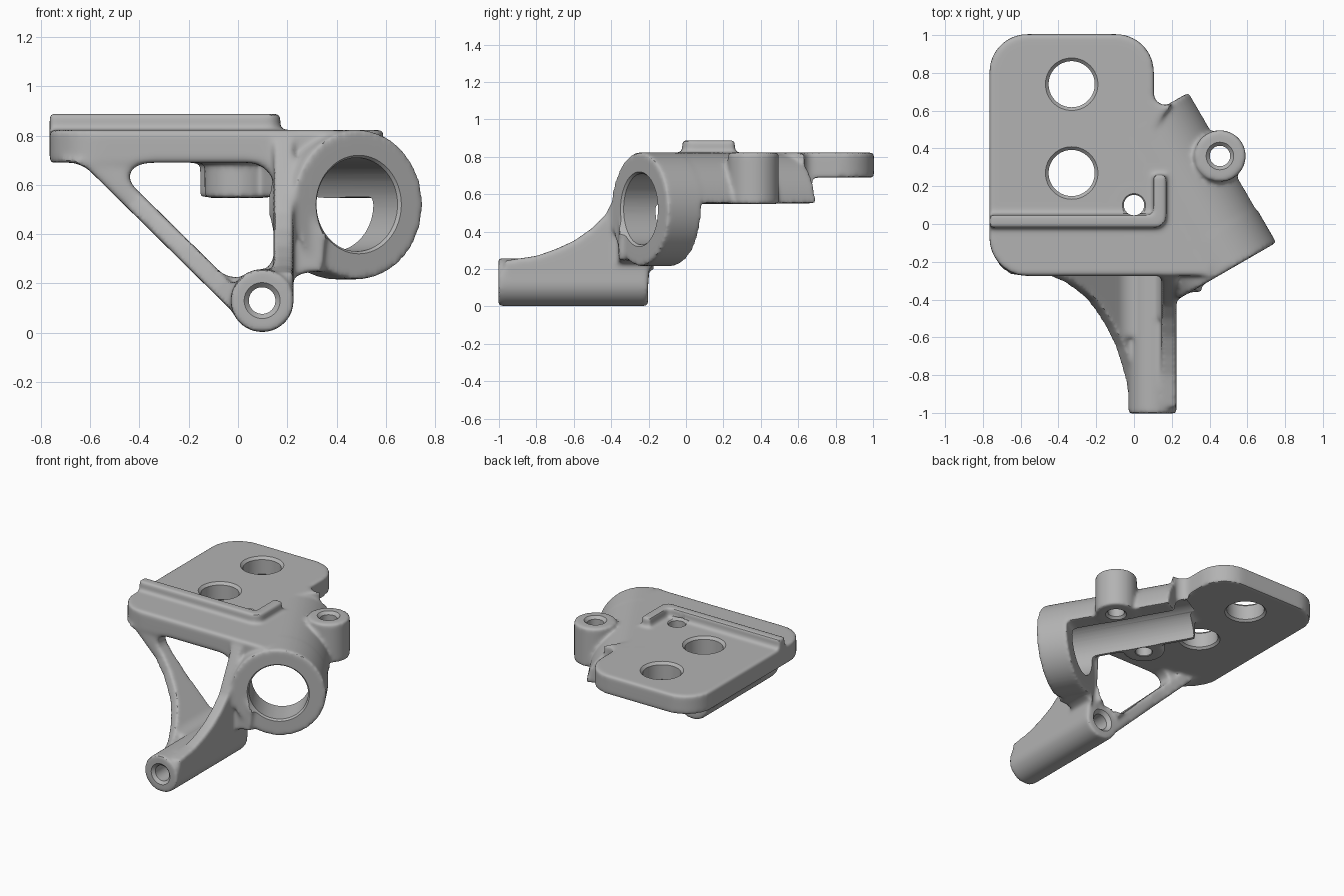
import bpy, math
import bmesh
from mathutils import Vector, Matrix

cube = bpy.data.objects.get("Cube")
if cube:
    bpy.data.objects.remove(cube, do_unlink=True)

X, Y, Z = Vector((1, 0, 0)), Vector((0, 1, 0)), Vector((0, 0, 1))
O = Vector((0, 0, 0))

grey = bpy.data.materials.new("satin grey")
grey.use_nodes = True
colour = (0.45, 0.45, 0.45, 1)
grey.diffuse_color = colour
grey.node_tree.nodes["Principled BSDF"].inputs["Base Color"].default_value = colour


def add_object(name, bm):
    bmesh.ops.recalc_face_normals(bm, faces=bm.faces[:])
    mesh = bpy.data.meshes.new(name)
    bm.to_mesh(mesh)
    bm.free()
    ob = bpy.data.objects.new(name, mesh)
    bpy.context.collection.objects.link(ob)
    return ob


def prism(name, pts, w0, w1, u=X, v=Y, w=Z, origin=O):
    """Extrude the outline pts (in u, v) from w0 to w1 along w."""
    bm = bmesh.new()
    face = bm.faces.new([bm.verts.new(origin + u * a + v * b + w * w0) for a, b in pts])
    new = bmesh.ops.extrude_face_region(bm, geom=[face])["geom"]
    bmesh.ops.translate(bm, vec=w * (w1 - w0),
                        verts=[g for g in new if isinstance(g, bmesh.types.BMVert)])
    return add_object(name, bm)


def rod(name, start, axis, length, r1, r2=None, sides=96):
    bm = bmesh.new()
    place = Matrix.Translation(Vector(start) + axis * length / 2) @ axis.to_track_quat('Z', 'Y').to_matrix().to_4x4()
    bmesh.ops.create_cone(bm, cap_ends=True, segments=sides, radius1=r1,
                          radius2=r1 if r2 is None else r2, depth=length, matrix=place)
    return add_object(name, bm)


def arc(a, corner, b, steps=10):
    """Circular-looking curve from a to b, bending towards corner."""
    out = []
    for i in range(steps + 1):
        t = i / steps
        ka, kc, kb = (1 - t) ** 2, 1.414 * t * (1 - t), t * t
        out.append(tuple((ka * a[k] + kc * corner[k] + kb * b[k]) / (ka + kc + kb) for k in (0, 1)))
    return out


def rounded(pts):
    """Outline of (x, y, radius) with rounded corners."""
    out = []
    for i, (x, y, r) in enumerate(pts):
        c = Vector((x, y))
        if r:
            p, q = Vector(pts[i - 1][:2]), Vector(pts[(i + 1) % len(pts)][:2])
            out += arc(c + (p - c).normalized() * r, c, c + (q - c).normalized() * r)
        else:
            out.append((x, y))
    return out


def web_fillet(name, a, corner, b, y0=-0.27, y1=-0.17):
    return prism(name, arc(a, corner, b) + [corner], y0, y1, X, Z, Y)


parts = []

# Mounting plate with the raised L-shaped lip
parts.append(prism("plate", rounded([
    (-.765, -.275, .2), (.4, -.275, 0), (.42, -.15, 0), (.105, .45, 0),
    (.105, 1.005, .2), (-.765, 1.005, .2)]), .69, .823))
parts.append(prism("lip", rounded([
    (-.765, -.02, 0), (.172, -.02, .06), (.172, .262, 0), (.103, .262, 0),
    (.103, .05, .02), (-.765, .05, 0)]), .78, .888))

# Clamp ring and the open channel behind it, both on a slanted axis
axis = Vector((-.5, .866, 0)).normalized()
side = Vector((.866, .5, 0)).normalized()
ring_front = Vector((.49, -.25, .52))
parts.append(rod("clamp_ring", ring_front, axis, .21, .304))
section = [(max(-.22, .303 * math.cos(a)), .303 * math.sin(a))
           for a in (math.radians(6 + 7 * i) for i in range(25))]
section = [p for p in section if p[0] > -.22] + [(-.22, .2), (-.22, .03)]
parts.append(prism("channel_body", section, 0, .92, side, Z, axis, ring_front))
parts.append(prism("channel_fillet", arc((.1, .71), (.1, .59), (.21, .64)) + [(.1, .5)], .65, .823))

# Screw bosses either side of the channel
screws = [(.455, .36), (0, .1)]
for name, (x, y) in zip(("outer_boss", "inner_boss"), screws):
    parts.append(rod(name, (x, y, .547), Z, .276, .136))

# Lower tube
parts.append(rod("tube", (.098, -1.003, .13), Y, .80, .128))

# Diagonal web, swept forwards onto the tube
along, across = Vector((-.71, 0, .70)).normalized(), Vector((.70, 0, .71)).normalized()
parts.append(prism("diagonal_web", [
    (0, -.98), (.05, -.95), (.09, -.81), (.16, -.65), (.23, -.55), (.3, -.47), (.37, -.405),
    (.44, -.36), (.54, -.31), (.65, -.275), (.9, -.27), (.9, -.13), (.6, -.18), (0, -.205)],
    -.04, .04, along, Y, across, Vector((.04, 0, .08))))

# Upright web between the tube, plate and ring
parts.append(prism("upright_web", [
    (-.98, .13), (-.97, .245), (-.8, .27), (-.7, .305), (-.6, .35), (-.5, .42), (-.43, .49),
    (-.385, .58), (-.34, .67), (-.275, .8), (-.17, .8), (-.2, .13)], .145, .225, Y, Z, X))

# Fillets where the webs meet the plate, tube and ring
web_fillet("top_right_fillet", (.04, .69), (.15, .69), (.15, .58))
web_fillet_parts = [
    bpy.data.objects["top_right_fillet"],
    web_fillet("top_left_fillet", (-.34, .69), (-.52, .69), (-.41, .575)),
    web_fillet("left_fillet", (-.72, .7), (-.62, .7), (-.52, .6)),
    web_fillet("tube_left_fillet", (-.09, .26), (-.02, .19), (.05, .24), -.6),
    web_fillet("tube_right_fillet", (.09, .25), (.15, .25), (.15, .35), -.5)]
parts += web_fillet_parts
parts.append(prism("ring_gusset", arc((.205, .2), (.235, .26), (.34, .245)) + [(.36, .4), (.2, .6)],
                   -.36, -.17, X, Z, Y))

# Fuse the parts into one casting with soft edges
bpy.ops.object.select_all(action='DESELECT')
for p in parts:
    p.select_set(True)
bracket = parts[0]
bpy.context.view_layer.objects.active = bracket
bpy.ops.object.join()
bracket.name = "bracket"
fuse = bracket.modifiers.new("fuse", 'REMESH')
fuse.mode = 'VOXEL'
fuse.voxel_size = .0115
soften = bracket.modifiers.new("soften", 'SMOOTH')
soften.factor = .5
soften.iterations = 12

# Holes, each with a chamfered mouth at both ends
cutters = []


def hole(start, axis, length, r, chamfer):
    start = Vector(start)
    cutters.append(rod("hole", start - axis * .1, axis, length + .2, r))
    for end, way in ((start, axis), (start + axis * length, -axis)):
        cutters.append(rod("chamfer", end - way * .02, way, chamfer + .02, r + chamfer + .02, r, 64))


for y in (.74, .27):
    hole((-.33, y, .69), Z, .13, .122, .014)
for x, y in screws:
    hole((x, y, .547), Z, .273, .054, .016 if x else .004)
hole((.098, -1, .13), Y, .79, .054, .016)
cutters.append(rod("bore", ring_front - axis * .1, axis, 1.06, .19))
cutters.append(rod("bore_mouth", ring_front - axis * .02, axis, .04, .215, .185))

for c in cutters:
    c.hide_render = True
    cut = bracket.modifiers.new("cut", 'BOOLEAN')
    cut.operation = 'DIFFERENCE'
    cut.solver = 'MANIFOLD'
    cut.object = c
for m in list(bracket.modifiers):
    bpy.ops.object.modifier_apply(modifier=m.name)
for c in cutters:
    bpy.data.objects.remove(c, do_unlink=True)

bracket.data.materials.clear()
bracket.data.materials.append(grey)
bpy.ops.object.shade_smooth_by_angle(angle=math.radians(35))
